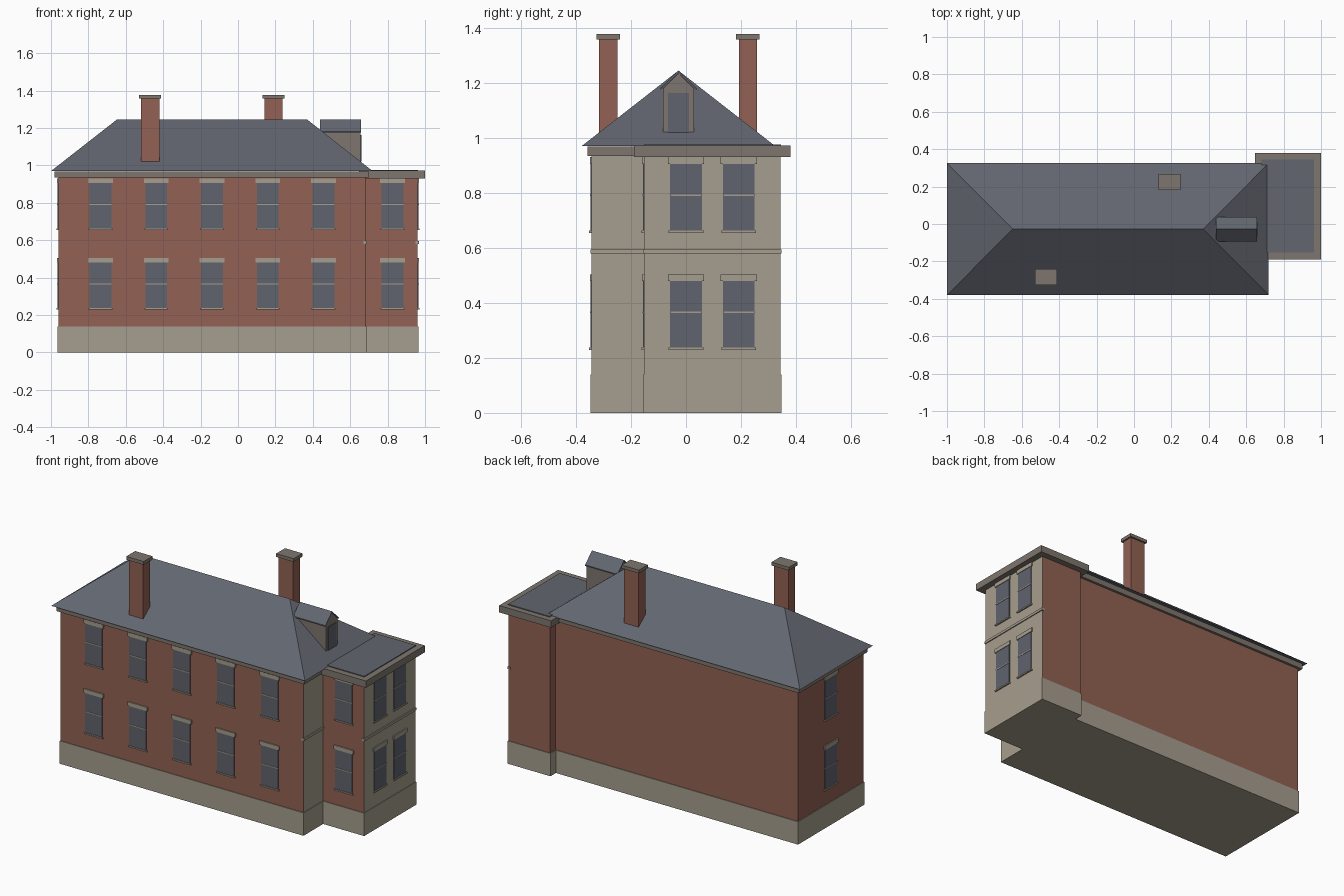
import bpy, bmesh
from mathutils import Matrix, Vector
from math import radians

cube = bpy.data.objects.get("Cube")
if cube:
    bpy.data.objects.remove(cube, do_unlink=True)


def material(name, rgb):
    col = [(c / 255 / 12.92) if c < 11 else ((c / 255 + 0.055) / 1.055) ** 2.4 for c in rgb] + [1]
    m = bpy.data.materials.new(name)
    m.use_nodes = True
    m.diffuse_color = col
    m.node_tree.nodes["Principled BSDF"].inputs["Base Color"].default_value = col
    return m


MATS = [material("brick", (146, 97, 83)), material("stone", (166, 158, 142)),
        material("trim", (126, 118, 110)), material("slate", (98, 102, 111)),
        material("glass", (96, 99, 109))]
BRICK, STONE, TRIM, SLATE, GLASS = range(5)


def finish(name, bm, matrix=None):
    bmesh.ops.recalc_face_normals(bm, faces=bm.faces)
    mesh = bpy.data.meshes.new(name)
    bm.to_mesh(mesh)
    bm.free()
    for m in MATS:
        mesh.materials.append(m)
    ob = bpy.data.objects.new(name, mesh)
    if matrix:
        ob.matrix_world = matrix
    bpy.context.collection.objects.link(ob)
    return ob


def add_box(bm, mat, x, y, z):
    """Add a box spanning the three (low, high) ranges."""
    size = [b - a for a, b in (x, y, z)]
    mid = [(a + b) / 2 for a, b in (x, y, z)]
    mtx = Matrix.Translation(mid) @ Matrix.Diagonal(size + [1])
    verts = bmesh.ops.create_cube(bm, size=1, matrix=mtx)["verts"]
    for f in {f for v in verts for f in v.link_faces}:
        f.material_index = mat


def box(name, mat, x, y, z):
    bm = bmesh.new()
    add_box(bm, mat, x, y, z)
    return finish(name, bm)


def grow(r, d):
    return (r[0] - d, r[1] + d)


# Walls: brick, with stone on the end facing +x
blocks = {"main": ((-0.961, 0.683), (-0.343, 0.29)),
          "wing": ((0.68, 0.961), (-0.153, 0.343))}
for name, (bx, by) in blocks.items():
    walls = box(name + "_walls", BRICK, bx, by, (0.13, 0.95))
    for p in walls.data.polygons:
        if p.normal.x > 0.5:
            p.material_index = STONE
    box(name + "_plinth", STONE, grow(bx, 0.004), grow(by, 0.004), (0, 0.14))

# String course on the stone end
box("wing_string_course", STONE, (0.95, 0.967), (-0.157, 0.347), (0.58, 0.595))
box("main_string_course", STONE, (0.67, 0.689), (-0.347, -0.15), (0.58, 0.595))

# Cornices and the flat wing roof
box("main_cornice", TRIM, (-0.98, 0.7), (-0.358, 0.305), (0.935, 0.969))
box("wing_cornice", TRIM, (0.648, 1.0), (-0.19, 0.38), (0.93, 0.972))
box("wing_flat_roof", SLATE, (0.683, 0.963), (-0.153, 0.345), (0.96, 0.977))

# Hipped main roof
bm = bmesh.new()
RIDGE_Y = -0.0275
eaves = [bm.verts.new((x, y, 0.97)) for x, y in
         ((-1, -0.38), (0.72, -0.38), (0.72, 0.325), (-1, 0.325))]
left, right = [bm.verts.new((x, RIDGE_Y, 1.245)) for x in (-0.648, 0.37)]
a, b, c, d = eaves
for face in ((a, b, right, left), (b, c, right), (c, d, left, right), (d, a, left), (d, c, b, a)):
    bm.faces.new(face).material_index = SLATE
finish("main_roof", bm)


def prism(name, mat, outline, x0, x1):
    """Extrude a (y, z) outline along x."""
    bm = bmesh.new()
    face = bm.faces.new([bm.verts.new((x0, y, z)) for y, z in outline])
    ext = bmesh.ops.extrude_face_region(bm, geom=[face])["geom"]
    bmesh.ops.translate(bm, verts=[v for v in ext if isinstance(v, bmesh.types.BMVert)],
                        vec=Vector((x1 - x0, 0, 0)))
    for f in bm.faces:
        f.material_index = mat
    return finish(name, bm)


# Dormer on the hip
HALF = 0.056
prism("dormer_body", TRIM, [(RIDGE_Y - HALF, 1.02), (RIDGE_Y + HALF, 1.02), (RIDGE_Y + HALF, 1.18),
                            (RIDGE_Y, 1.235), (RIDGE_Y - HALF, 1.18)], 0.44, 0.655)
prism("dormer_roof", SLATE, [(RIDGE_Y - 0.065, 1.175), (RIDGE_Y, 1.236), (RIDGE_Y + 0.065, 1.175),
                             (RIDGE_Y + 0.065, 1.182), (RIDGE_Y, 1.245), (RIDGE_Y - 0.065, 1.182)],
      0.438, 0.657)
box("dormer_window", GLASS, (0.65, 0.659), (RIDGE_Y - 0.038, RIDGE_Y + 0.038), (1.02, 1.163))

# Chimneys with caps
for name, cx, cy in (("front", -0.47, -0.283), ("back", 0.19, 0.225)):
    x, y = (cx - 0.049, cx + 0.049), (cy - 0.033, cy + 0.033)
    box(name + "_chimney", BRICK, x, y, (0.98, 1.36))
    box(name + "_chimney_cap", TRIM, grow(x, 0.01), grow(y, 0.01), (1.358, 1.378))


def window(name, x, y, turn):
    """Sash window with lintel and sill; it faces -y before the turn."""
    bm = bmesh.new()
    add_box(bm, GLASS, (-0.058, 0.058), (-0.004, 0.002), (0, 0.243))
    add_box(bm, STONE, (-0.058, 0.058), (-0.006, 0.002), (0.126, 0.132))
    add_box(bm, STONE, (-0.066, 0.066), (-0.007, 0.002), (0.243, 0.267))
    add_box(bm, STONE, (-0.063, 0.063), (-0.009, 0.002), (-0.008, 0))
    return finish(name, bm, Matrix.Translation((x, y, 0)) @ Matrix.Rotation(radians(turn), 4, "Z"))


# Window columns on two floors
columns = [("front", -0.735 + 0.298 * i, -0.343, 0) for i in range(5)]
columns += [("wing_front", 0.826, -0.153, 0), ("wing_end", 0.961, 0.0, 90),
            ("wing_end", 0.961, 0.192, 90), ("main_end", -0.961, RIDGE_Y, -90)]
for floor, z in (("lower", 0.237), ("upper", 0.663)):
    for side, x, y, turn in columns:
        window(f"{side}_{floor}_window", x, y, turn).location.z = z
